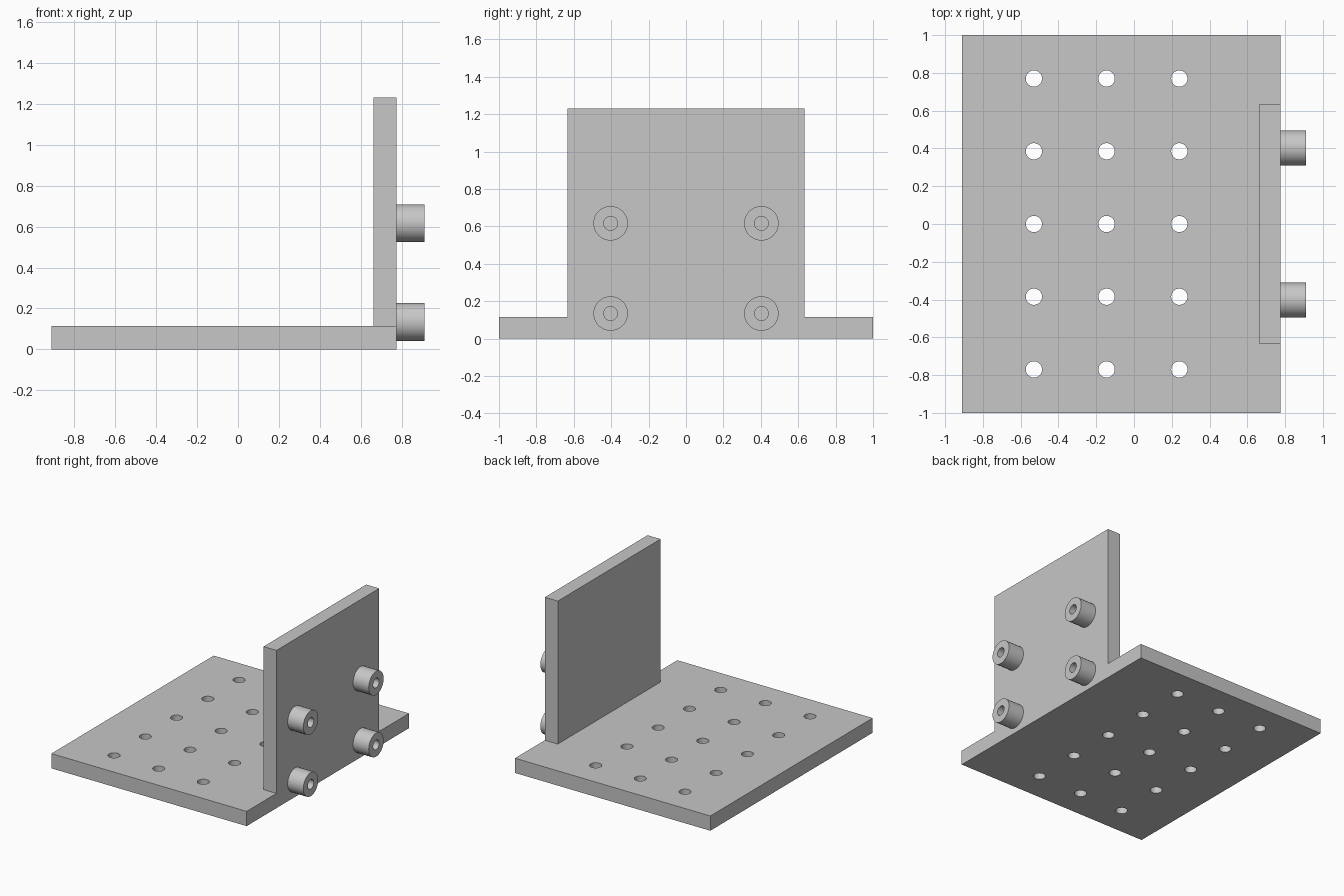
import bpy, bmesh, math
from mathutils import Matrix, Vector

cube = bpy.data.objects.get("Cube")
if cube:
    bpy.data.objects.remove(cube, do_unlink=True)

grey = bpy.data.materials.new("plain grey")
grey.use_nodes = True
GREY = (0.57, 0.57, 0.57, 1)
grey.diffuse_color = GREY
grey.node_tree.nodes["Principled BSDF"].inputs["Base Color"].default_value = GREY

THICK = 0.115
LEFT, FACE = -0.91, 0.775      # plate edge and outer wall face
WALL_IN, WALL_Y, WALL_TOP = 0.663, 0.633, 1.23


def make_object(name, bm):
    bmesh.ops.recalc_face_normals(bm, faces=bm.faces)
    mesh = bpy.data.meshes.new(name)
    bm.to_mesh(mesh)
    bm.free()
    mesh.materials.append(grey)
    obj = bpy.data.objects.new(name, mesh)
    bpy.context.collection.objects.link(obj)
    return obj


def box(name, low, high):
    low, high = Vector(low), Vector(high)
    bm = bmesh.new()
    bmesh.ops.create_cube(bm, size=1, matrix=Matrix.Translation((low + high) / 2)
                          @ Matrix.Diagonal((high - low).to_4d()))
    return make_object(name, bm)


def activate(obj):
    bpy.ops.object.select_all(action='DESELECT')
    obj.select_set(True)
    bpy.context.view_layer.objects.active = obj


def boolean(obj, other, operation):
    mod = obj.modifiers.new(operation.title(), 'BOOLEAN')
    mod.operation, mod.object, mod.solver = operation, other, 'EXACT'
    activate(obj)
    bpy.ops.object.modifier_apply(modifier=mod.name)
    bpy.data.objects.remove(other, do_unlink=True)


def smooth(obj):
    activate(obj)
    bpy.ops.object.shade_smooth_by_angle(angle=math.radians(30))


# L-shaped bracket: base plate with an upright wall on its left edge
bracket = box("bracket", (LEFT, -1, 0), (FACE, 1, THICK))
wall = box("wall", (WALL_IN, -WALL_Y, 0), (FACE, WALL_Y, WALL_TOP))
boolean(bracket, wall, 'UNION')

# Grid of through holes in the base plate
bm = bmesh.new()
for col in range(3):
    for row in range(-2, 3):
        spot = (-0.53 + 0.385 * col, 0.385 * row, THICK / 2)
        bmesh.ops.create_cone(bm, cap_ends=True, segments=48, radius1=0.043,
                              radius2=0.043, depth=0.3,
                              matrix=Matrix.Translation(spot))
cutter = make_object("hole_cutter", bm)
cutter.hide_render = True
boolean(bracket, cutter, 'DIFFERENCE')
smooth(bracket)


# Round standoffs with a blind bore, turned from a profile about the x axis
def standoff(name, y, z):
    outer, bore, length = 0.092, 0.037, 0.135
    profile = [(-0.01, outer), (length, outer), (length, bore), (0.003, bore), (0.003, 0)]
    bm = bmesh.new()
    verts = [bm.verts.new((x, 0, r)) for x, r in profile]
    edges = [bm.edges.new(pair) for pair in zip(verts, verts[1:])]
    bmesh.ops.spin(bm, geom=verts + edges, axis=(1, 0, 0), cent=(0, 0, 0),
                   angle=math.tau, steps=48)
    bmesh.ops.remove_doubles(bm, verts=bm.verts, dist=1e-5)
    bmesh.ops.holes_fill(bm, edges=[e for e in bm.edges if e.is_boundary], sides=0)
    obj = make_object(name, bm)
    obj.location = (FACE, y, z)
    smooth(obj)


for level, z in (("lower", 0.134), ("upper", 0.616)):
    for side, y in (("front", -0.403), ("back", 0.403)):
        standoff(f"{level}_{side}_standoff", y, z)
